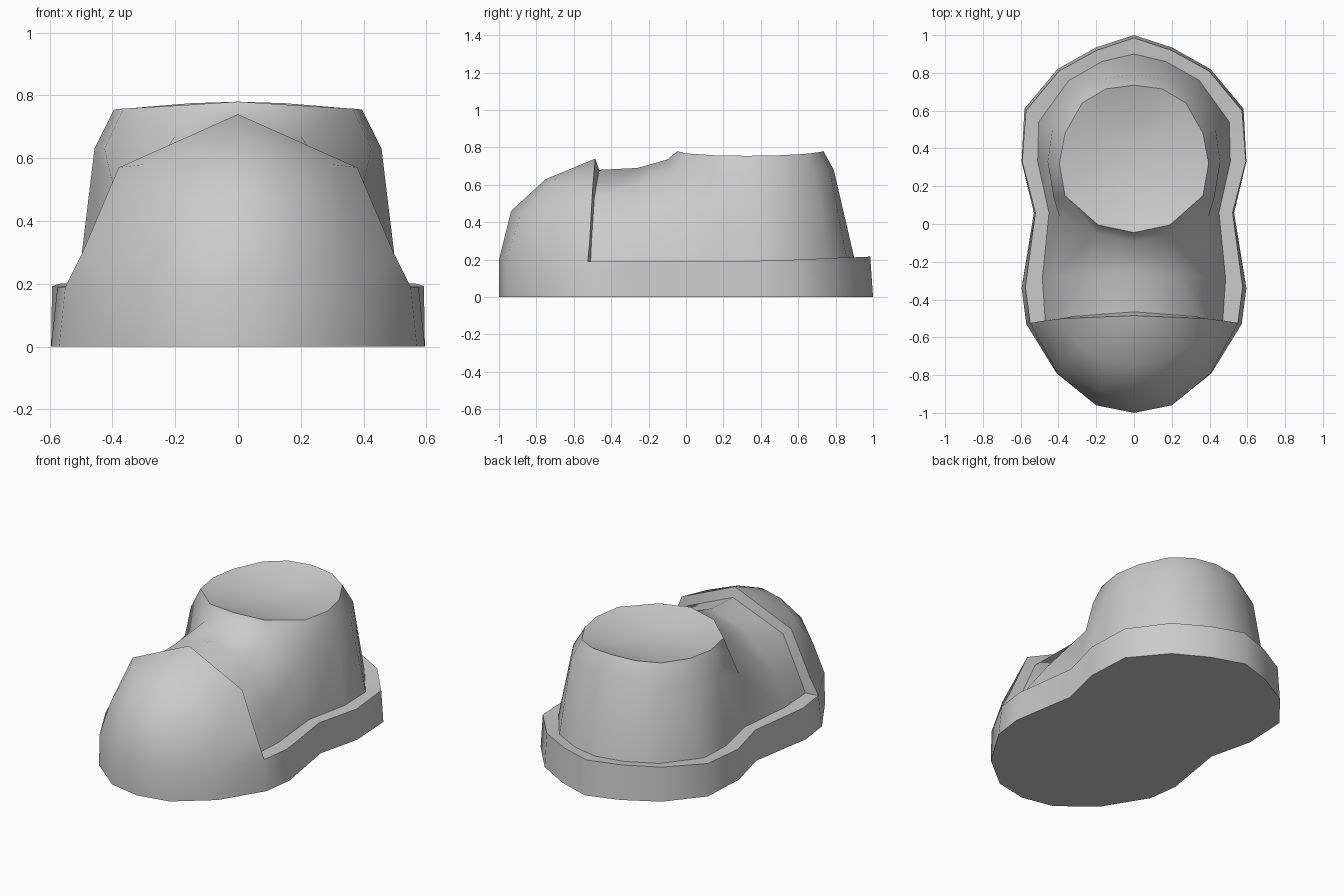
import bpy, bmesh
from math import radians

if "Cube" in bpy.data.objects:
    bpy.data.objects.remove(bpy.data.objects["Cube"])


def build(name, grids, polys=()):
    """Make a right-hand half from point grids and polygons, then mirror it."""
    bm, known = bmesh.new(), {}

    def vert(p):
        key = tuple(round(c, 4) for c in p)
        if key not in known:
            known[key] = bm.verts.new(key)
        return known[key]

    def face(points):
        vs = list(dict.fromkeys(vert(p) for p in points))
        if len(vs) > 2:
            bm.faces.new(vs)

    for g in grids:
        for a, b in zip(g, g[1:]):
            for r in range(len(a) - 1):
                face((a[r], b[r], b[r + 1], a[r + 1]))
    for p in polys:
        face(p)
    mesh = bpy.data.meshes.new(name)
    bm.to_mesh(mesh)
    bm.free()
    obj = bpy.data.objects.new(name, mesh)
    bpy.context.collection.objects.link(obj)
    bpy.ops.object.select_all(action='DESELECT')
    obj.select_set(True)
    bpy.context.view_layer.objects.active = obj
    mod = obj.modifiers.new("mirror", 'MIRROR')
    mod.merge_threshold = 0.001
    bpy.ops.object.modifier_apply(modifier=mod.name)
    bpy.ops.object.shade_smooth_by_angle(angle=radians(48))
    return obj


# Plan outlines, running from the toe round the right side to the heel
toe_line = [(0, -1), (.2, -.96), (.41, -.79), (.57, -.53)]
sole_line = [(.57, -.53), (.595, -.34), (.53, .06), (.595, .33),
             (.58, .61), (.405, .82), (.2, .935), (0, 1)]
rim_line = [(.55, -.525, .19), (.575, -.335, .19), (.522, .06, .19), (.592, .33, .192),
            (.572, .6, .2), (.397, .81, .21), (.197, .92, .213), (0, .985, .216)]
foot_line = [(.47, -.51, .19), (.485, -.29, .19), (.45, .06, .19), (.51, .33, .192),
             (.505, .54, .195), (.345, .76, .2), (.17, .86, .205), (0, .9, .208)]

# Sole: side wall, ledge and flat underside
wall = [[(x, y, 0), r, f] for (x, y), r, f in zip(sole_line, rim_line, foot_line)]
underside = [(x, y, 0) for x, y in toe_line + sole_line[1:]][::-1]

# Toe cap: rounded shell rising to a peaked rear edge, continuous with the sole
apex = (0, -.485, .74)
toe_rows = [
    [(0, -1, .2), (.2, -.96, .2), (.405, -.79, .195), rim_line[0]],
    [(0, -.935, .46), (.18, -.885, .44), (.37, -.735, .38), (.495, -.515, .3)],
    [(0, -.75, .63), (.15, -.725, .615), (.3, -.64, .58), (.38, -.5, .57)],
    [apex] * 4]
toe = [[(*p, 0), *col] for p, *col in zip(toe_line, *toe_rows)]
inner = [(0, -.465, .68), (.33, -.49, .53), (.425, -.505, .3), foot_line[0]]
outer = [row[3] for row in toe_rows][::-1]
build("sole_and_toe_cap", [wall, toe, [list(p) for p in zip(outer, inner)]], [underside])

# Upper: low instep saddle meeting the base of the ankle
front, bridge, corner = (0, -.1, .735), (.2, -.05, .67), (.395, .04, .5)
instep = [inner[::-1],
          [foot_line[1], (.42, -.28, .39), (.25, -.265, .6), (0, -.26, .69)],
          [foot_line[2], corner, bridge, front]]

# Upper: ankle wall and collar
shoulder = [(.425, .14, .63), (.457, .33, .63), (.432, .5, .635),
            (.31, .695, .65), (.16, .77, .67), (0, .79, .68)]
collar = [(0, -.045, .78), (.19, -.005, .768), (.365, .15, .758), (.395, .32, .755),
          (.365, .48, .757), (.275, .64, .765), (.15, .715, .775), (0, .735, .78)]
side = [[foot_line[2], corner]] + [list(p) for p in zip(foot_line[3:], shoulder[1:])]
ankle = [list(p) for p in zip([front, bridge] + shoulder, collar)]

# Opening: gently dished lid inside the collar
lid = [[(x, y, z), (x * .55, .35 + (y - .35) * .55, .72), (0, .35, .705)]
       for x, y, z in collar]
build("upper", [instep, side, ankle, lid],
      [(corner, shoulder[1], shoulder[0]), (corner, shoulder[0], bridge)])
